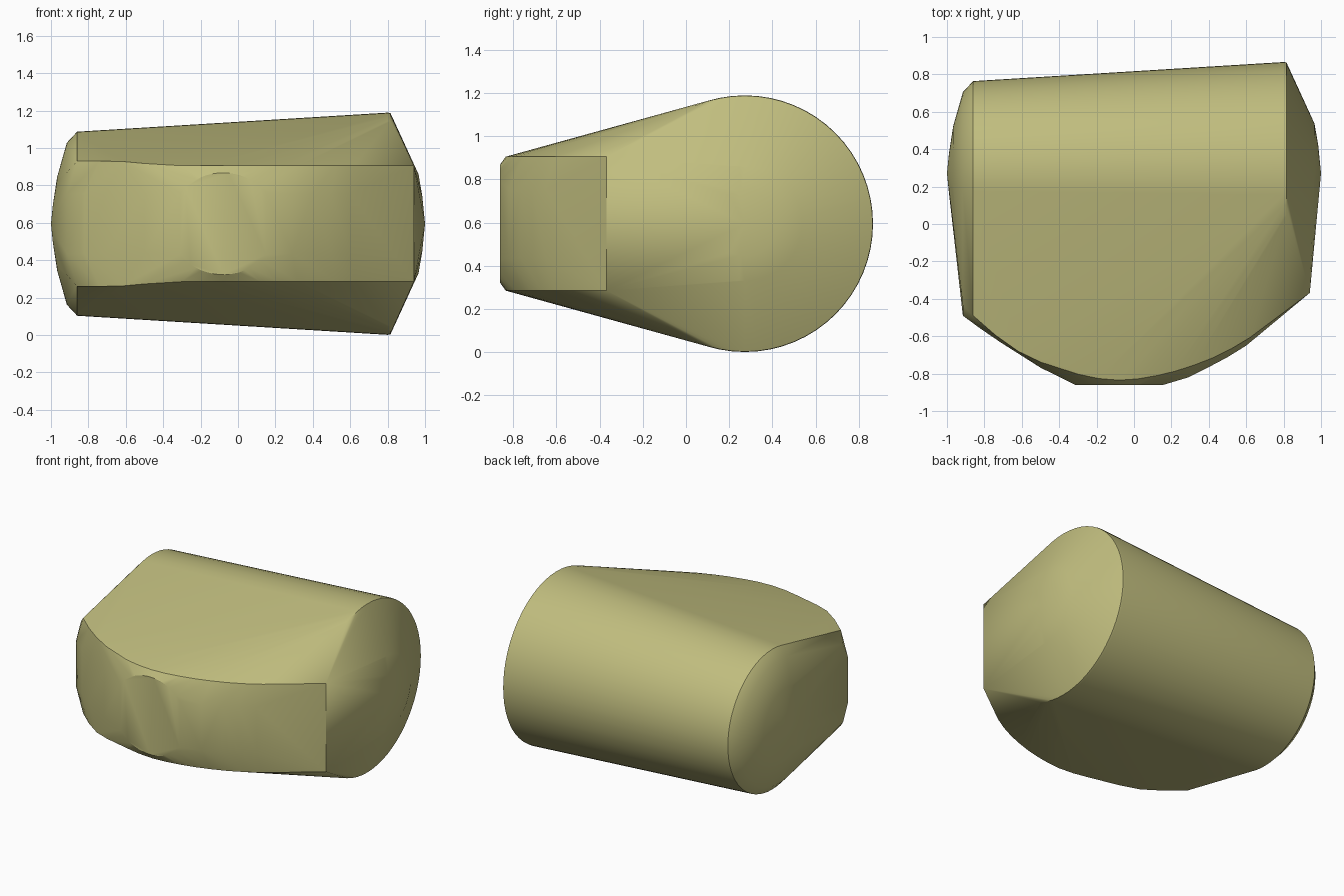
import bpy, bmesh, math

cube = bpy.data.objects.get("Cube")
if cube:
    bpy.data.objects.remove(cube, do_unlink=True)

MID = 0.595   # height of the horizontal symmetry plane
AXIS = 0.272  # y of the barrel axis

mat = bpy.data.materials.new("olive yellow")
mat.use_nodes = True
colour = (0.53, 0.51, 0.21, 1.0)
mat.diffuse_color = colour
mat.node_tree.nodes["Principled BSDF"].inputs["Base Color"].default_value = colour

points = []


def ring(x, radius, count=64):
    """Circle around the barrel axis."""
    for i in range(count):
        a = 2 * math.pi * i / count
        points.append((x, AXIS + radius * math.cos(a), MID + radius * math.sin(a)))


def pair(x, y, half):
    """Two points mirrored above and below the symmetry plane."""
    points.extend([(x, y, MID + half), (x, y, MID - half)])


# Tapered barrel with a chamfered small end and shallow domes on both ends
for x, r in [(-0.99, 0.10), (-0.967, 0.25), (-0.915, 0.433), (-0.86, 0.492),
             (0.80, 0.594), (0.815, 0.592), (0.93, 0.34), (0.965, 0.265),
             (0.985, 0.15)]:
    ring(x, r)
points += [(-1.0, AXIS, MID), (1.0, AXIS, MID)]

# Curved rim where the sloping roof and floor meet the front
for x, y, h in [(-0.915, -0.435, 0.275), (-0.86, -0.49, 0.335),
                (-0.74, -0.595, 0.335), (-0.62, -0.68, 0.333),
                (-0.50, -0.738, 0.322), (-0.40, -0.772, 0.312),
                (-0.30, -0.803, 0.310), (-0.19, -0.826, 0.310),
                (-0.08, -0.835, 0.310), (0.02, -0.828, 0.310),
                (0.12, -0.811, 0.310), (0.22, -0.787, 0.310),
                (0.32, -0.755, 0.310), (0.42, -0.716, 0.310),
                (0.52, -0.667, 0.310), (0.62, -0.607, 0.310),
                (0.94, -0.368, 0.310)]:
    pair(x, y, h)

# Fuller middle band of the front
for x, y in [(-0.915, -0.49), (-0.82, -0.56), (-0.71, -0.635), (-0.60, -0.705),
             (-0.50, -0.768), (0.29, -0.82), (0.40, -0.765), (0.50, -0.712),
             (0.60, -0.65)]:
    pair(x, y, 0.16)

# Flat round pad on the front, cut straight at its sides
for i in range(-8, 9):
    dx = 0.23 * i / 8
    pair(-0.08 + dx, -0.862, 0.272 * math.sqrt(1 - (dx / 0.29) ** 2))

# Wrap everything in one convex shell
bm = bmesh.new()
for p in points:
    bm.verts.new(p)
bmesh.ops.remove_doubles(bm, verts=bm.verts, dist=0.002)
bmesh.ops.convex_hull(bm, input=bm.verts)
loose = [v for v in bm.verts if not v.link_faces]
bmesh.ops.delete(bm, geom=loose, context='VERTS')
bmesh.ops.dissolve_limit(bm, angle_limit=math.radians(0.3),
                         verts=bm.verts, edges=bm.edges)
bmesh.ops.recalc_face_normals(bm, faces=bm.faces)
mesh = bpy.data.meshes.new("rounded_body")
bm.to_mesh(mesh)
bm.free()
mesh.materials.append(mat)

body = bpy.data.objects.new("rounded_body", mesh)
bpy.context.collection.objects.link(body)
bpy.ops.object.select_all(action='DESELECT')
body.select_set(True)
bpy.context.view_layer.objects.active = body
bpy.ops.object.shade_smooth_by_angle(angle=math.radians(30))
